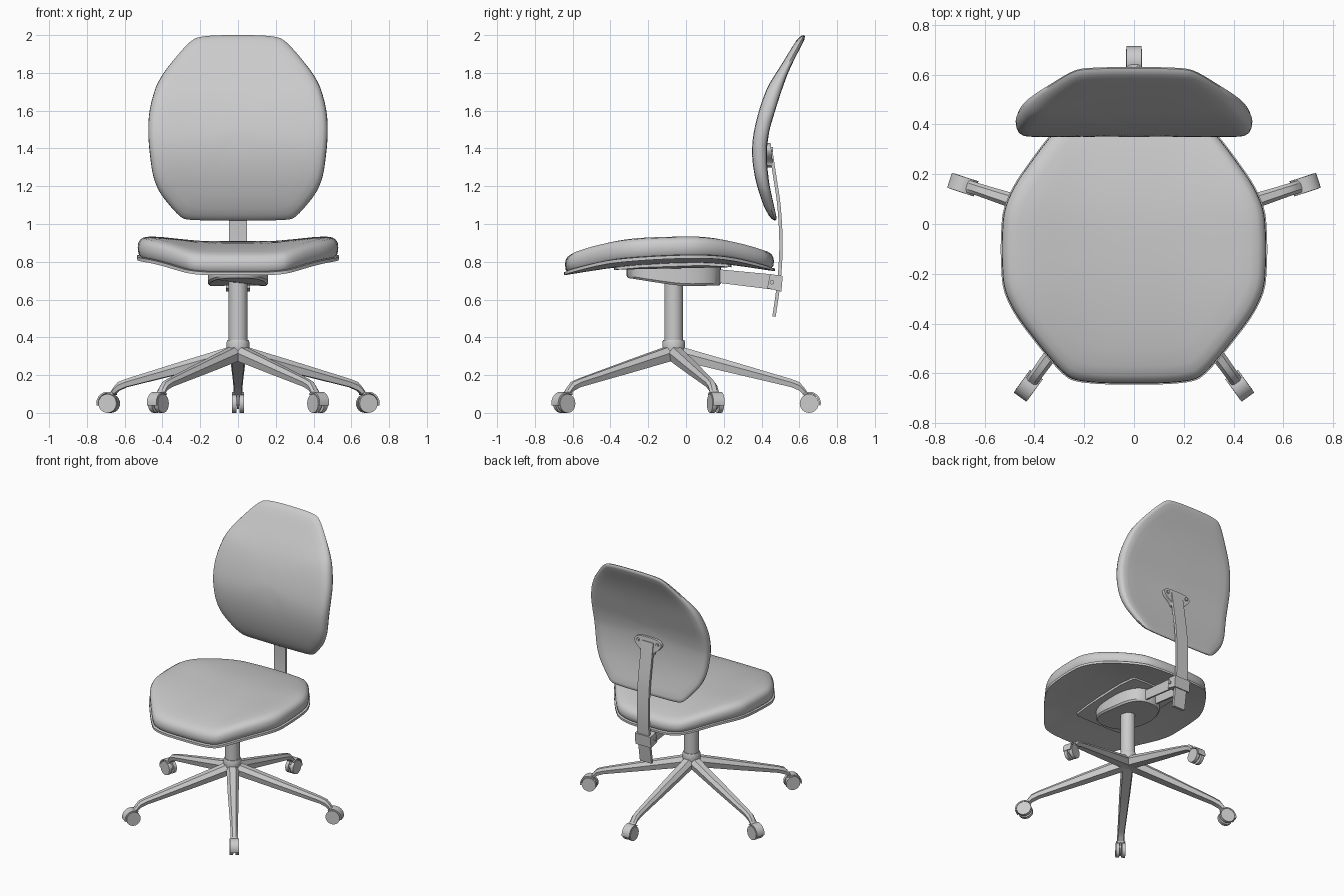
import bpy, bmesh
from math import sin, cos, pi, radians
from mathutils import Vector

if "Cube" in bpy.data.objects:
    bpy.data.objects.remove(bpy.data.objects["Cube"])

CY = -0.065  # column / base centre


def finish(name, bm, angle=35):
    bmesh.ops.recalc_face_normals(bm, faces=bm.faces)
    me = bpy.data.meshes.new(name)
    bm.to_mesh(me)
    bm.free()
    ob = bpy.data.objects.new(name, me)
    bpy.context.collection.objects.link(ob)
    bpy.ops.object.select_all(action='DESELECT')
    ob.select_set(True)
    bpy.context.view_layer.objects.active = ob
    bpy.ops.object.shade_smooth_by_angle(angle=radians(angle))
    return ob


def loft(name, rings, angle=35):
    """Skin a list of closed rings and cap both ends."""
    bm = bmesh.new()
    vr = [[bm.verts.new(p) for p in r] for r in rings]
    n = len(vr[0])
    for a, b in zip(vr, vr[1:]):
        for i in range(n):
            bm.faces.new((a[i], a[(i + 1) % n], b[(i + 1) % n], b[i]))
    bm.faces.new(vr[0])
    bm.faces.new(vr[-1])
    return finish(name, bm, angle)


def prism(name, pts, x0, x1):
    """Extrude a (y, z) side profile across x."""
    return loft(name, [[(x, y, z) for y, z in pts] for x in (x0, x1)])


def tube(name, prof, cy, n=28):
    """Round part about a vertical axis from (radius, z) pairs."""
    return loft(name, [[(r * cos(2 * pi * i / n), cy + r * sin(2 * pi * i / n), z)
                        for i in range(n)] for r, z in prof])


def disc_x(name, x0, x1, y, z, r, n=24):
    return prism(name, [(y + r * cos(2 * pi * i / n), z + r * sin(2 * pi * i / n))
                        for i in range(n)], x0, x1)


def curve(keys):
    """Smooth interpolation through (position, value) keys."""
    k = sorted(keys)

    def slope(i):
        a, b = k[max(i - 1, 0)], k[min(i + 1, len(k) - 1)]
        return (b[1] - a[1]) / (b[0] - a[0])

    def f(s):
        s = min(max(s, k[0][0]), k[-1][0])
        i = max(j for j in range(len(k) - 1) if k[j][0] <= s)
        h = k[i + 1][0] - k[i][0]
        t = (s - k[i][0]) / h
        return ((2*t**3 - 3*t**2 + 1) * k[i][1] + (t**3 - 2*t*t + t) * h * slope(i)
                + (3*t*t - 2*t**3) * k[i + 1][1] + (t**3 - t*t) * h * slope(i + 1))
    return f


def outline(half, rounds=3):
    """Mirror a right-hand half outline and cut its corners round."""
    p = [Vector(q) for q in half] + [Vector((-x, y)) for x, y in reversed(half)]
    for _ in range(rounds):
        p = [q for i in range(len(p)) for q in
             (p[i].lerp(p[(i + 1) % len(p)], 0.22), p[i].lerp(p[(i + 1) % len(p)], 0.78))]
    return p


def pad(name, pts, centre, layers, place):
    """Cushion: scaled outlines (scale, t) placed by place(u, v, t)."""
    c = Vector(centre)
    return loft(name, [[place(*(c + (p - c) * s), t) for p in pts] for s, t in layers], 50)


INNER = [0.03, 0.2, 0.4, 0.6, 0.75, 0.87]

# Seat: saddle-shaped cushion on a thin shell
seat_top = curve([(-.65, .835), (-.5, .87), (-.3, .897), (-.1, .907), (.1, .907), (.3, .883), (.47, .85)])
seat_low = curve([(-.65, .728), (-.35, .772), (0, .793), (.2, .787), (.47, .75)])


def rise(x):
    t = min(max((abs(x) - .15) / .33, 0), 1)
    return .025 * t * t * (3 - 2 * t)


def on_seat(x, y, t):
    a = seat_low(y)
    return (x, y, a + (seat_top(y) - a) * t + rise(x))


seat_shape = outline([(.23, -.645), (.31, -.585), (.525, -.31), (.538, -.1), (.525, .1), (.34, .36), (.22, .47)])
pad("seat_shell", seat_shape, (0, -.08),
    [(s, 0) for s in INNER] + [(1, 0), (1, .15)] + [(s, .15) for s in INNER[::-1]], on_seat)
pad("seat_cushion", seat_shape, (0, -.08),
    [(s, .16) for s in INNER] + [(.97, .16), (.985, .25), (.992, .5), (.988, .7), (.97, .86), (.935, .96)]
    + [(s, 1) for s in INNER[::-1]], on_seat)

# Backrest cushion
back_front = curve([(2, .6), (1.83, .497), (1.72, .43), (1.55, .373), (1.4, .35), (1.25, .365), (1.1, .41), (1.02, .45)])
back_rear = curve([(2, .64), (1.8, .54), (1.6, .472), (1.5, .443), (1.4, .428), (1.25, .435), (1.1, .465), (1.02, .485)])
back_shape = outline([(.2, 2), (.27, 1.955), (.425, 1.765), (.472, 1.6), (.477, 1.45), (.445, 1.2), (.31, 1.035), (.25, 1.018)])
pad("backrest", back_shape, (0, 1.5),
    [(s, 0) for s in INNER] + [(.95, .03), (.985, .15), (1, .38), (.995, .62), (.975, .84), (.94, .96)]
    + [(s, 1) for s in INNER[::-1]],
    lambda x, z, t: (x, back_rear(z) + (back_front(z) - back_rear(z)) * t, z))

# Curved back bar and its fan-shaped mount plate
bar = curve([(.51, .466), (.64, .485), (.75, .497), (.9, .503), (1.1, .492), (1.25, .47), (1.4, .447)])
zs = [.51 + .89 * i / 20 for i in range(21)]
prism("back_bar", [(bar(z) - .009, z) for z in zs] + [(bar(z) + .009, z) for z in zs[::-1]], -.048, .048)
fan = outline([(.08, 1.43), (.115, 1.40), (.1, 1.365), (.05, 1.325), (.046, 1.30)], 2)
loft("mount_plate", [[(p.x, y + (1.36 - p.y) * .1, p.y) for p in fan] for y in (.42, .455)])
for s in (-1, 1):
    loft("mount_screw", [[(s * .08 + .012 * cos(i * pi / 6), y, 1.395 + .012 * sin(i * pi / 6))
                          for i in range(12)] for y in (.44, .46)])

# Channel arm and clamp that hold the bar
for s in (-1, 1):
    prism("arm_side", [(.12, .765), (.12, .695), (.5, .648), (.5, .728)], s * .05, s * .038)
    disc_x("clamp_bolt", s * .064, s * .072, .455, .692, .012, 12)
prism("arm_top", [(.12, .765), (.12, .753), (.44, .722), (.44, .735)], -.05, .05)
prism("clamp", [(.445, .735), (.43, .66), (.505, .642), (.512, .725)], -.064, .064)

# Tilt housing under the seat with its fixing plate
oval = []
for i in range(40):
    a = 2 * pi * i / 40
    c, s = cos(a), sin(a)
    oval.append((.16 * abs(c) ** .8 * (1 if c > 0 else -1), CY + .25 * abs(s) ** .8 * (1 if s > 0 else -1)))
floor = curve([(-.32, .715), (-.1, .682), (0, .672), (.19, .675)])
loft("tilt_housing", [[(x * .94, CY + (y - CY) * .97, floor(y)) for x, y in oval],
                      [(x, y, floor(y) + .012) for x, y in oval],
                      [(x, y, .785) for x, y in oval]])
plate = outline([(.18, -.38), (.2, -.36), (.2, .22), (.18, .24)], 1)
loft("fixing_plate", [[(p.x, p.y, seat_low(p.y) + d) for p in plate] for d in (-.012, .01)])

# Column and hub
tube("column", [(.05, .34), (.05, .70)], CY)
tube("hub", [(.045, .28), (.06, .335), (.06, .375), (.055, .387)], CY)

# Five legs with twin-wheel casters, built along +y and turned
RC, ZC = .717, .05
for k in range(5):
    parts = []
    rings = []
    for r, top, low, w in ((0, .362, .283, .043), (.3, .275, .212, .037), (.62, .18, .137, .026),
                           (.665, .163, .118, .025), (.69, .135, .095, .025), (.71, .105, .085, .025)):
        m = low + (top - low) * .6
        rings.append([(-.5 * w, r, top), (.5 * w, r, top), (w, r, m),
                      (.75 * w, r, low), (-.75 * w, r, low), (-w, r, m)])
    parts.append(loft("leg", rings, 30))
    arc = [radians(-10 + 15 * i) for i in range(10)]
    parts.append(prism("caster_hood",
                       [(RC + .062 * cos(a), ZC + .062 * sin(a)) for a in arc]
                       + [(RC + .053 * cos(a), ZC + .053 * sin(a)) for a in arc[::-1]], -.031, .031))
    parts.append(disc_x("caster_web", -.005, .005, RC, ZC + .012, .042))
    for s in (-1, 1):
        parts.append(disc_x("caster_wheel", s * .008, s * .032, RC, ZC, .05))
    for ob in parts:
        ob.location = (0, CY, 0)
        ob.rotation_euler = (0, 0, 2 * pi * k / 5)
